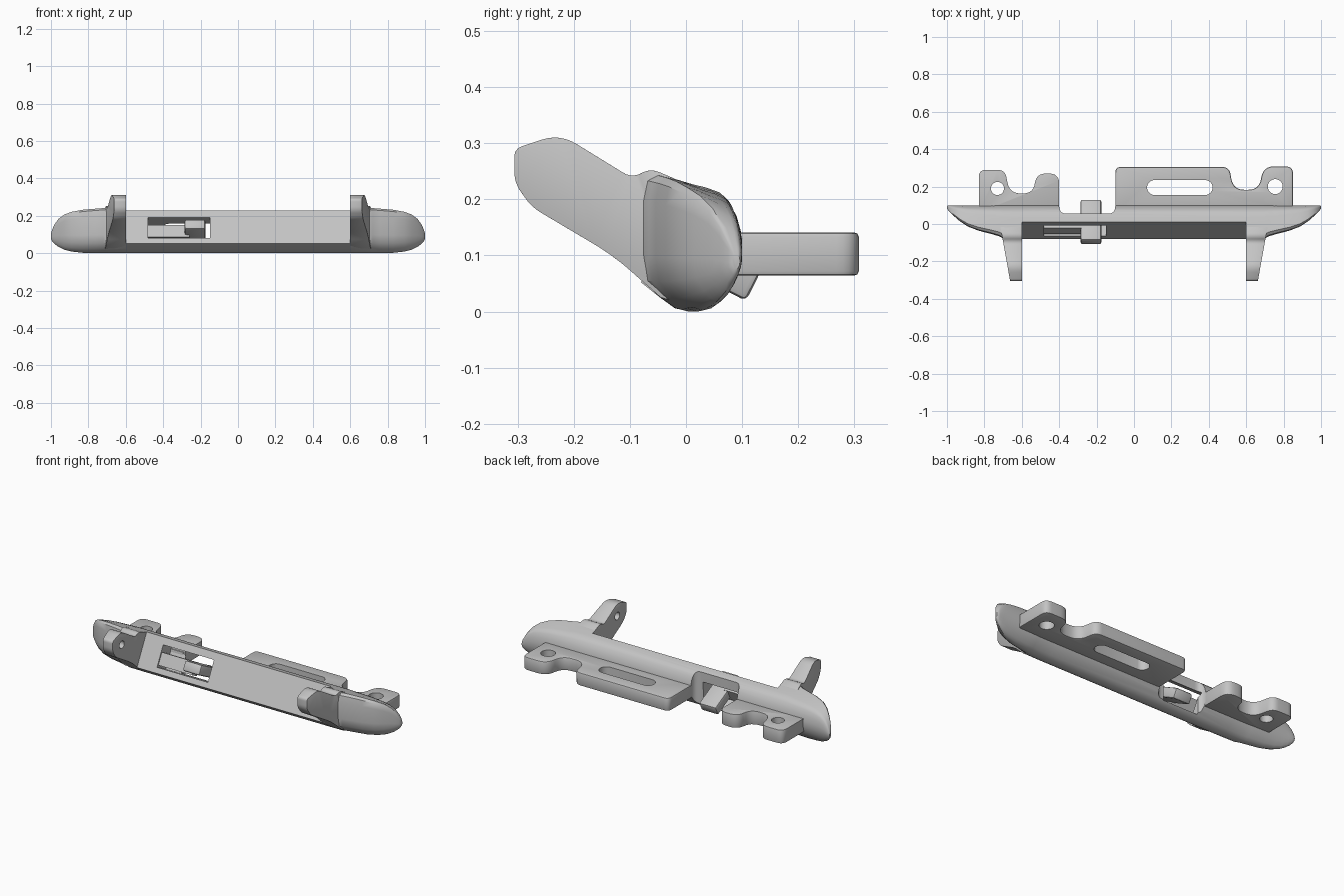
import bpy
import bmesh
import math
from mathutils import Vector

if "Cube" in bpy.data.objects:
    bpy.data.objects.remove(bpy.data.objects["Cube"], do_unlink=True)

GREY = bpy.data.materials.new("plain_grey")
GREY.use_nodes = True
GREY.diffuse_color = (0.55, 0.55, 0.55, 1)
GREY.node_tree.nodes["Principled BSDF"].inputs["Base Color"].default_value = GREY.diffuse_color


def loft(name, rings):
    """Skin a list of equal-length point rings and cap both ends."""
    bm = bmesh.new()
    loops = [[bm.verts.new(p) for p in ring] for ring in rings]
    for a, b in zip(loops, loops[1:]):
        for i in range(len(a)):
            j = (i + 1) % len(a)
            bm.faces.new((a[i], a[j], b[j], b[i]))
    bm.faces.new(loops[0])
    bm.faces.new(loops[-1])
    bmesh.ops.recalc_face_normals(bm, faces=bm.faces)
    mesh = bpy.data.meshes.new(name)
    bm.to_mesh(mesh)
    bm.free()
    mesh.materials.append(GREY)
    obj = bpy.data.objects.new(name, mesh)
    bpy.context.collection.objects.link(obj)
    return obj


def activate(obj):
    bpy.ops.object.select_all(action='DESELECT')
    obj.select_set(True)
    bpy.context.view_layer.objects.active = obj


def bevel(obj, width):
    activate(obj)
    mod = obj.modifiers.new("soft_edges", 'BEVEL')
    mod.width, mod.segments = width, 2
    mod.limit_method, mod.angle_limit = 'ANGLE', math.radians(40)
    bpy.ops.object.modifier_apply(modifier=mod.name)


def cut(obj, cutter):
    activate(obj)
    mod = obj.modifiers.new("cut", 'BOOLEAN')
    mod.operation, mod.solver, mod.object = 'DIFFERENCE', 'EXACT', cutter
    bpy.ops.object.modifier_apply(modifier=mod.name)
    bpy.data.objects.remove(cutter, do_unlink=True)


def smooth(obj):
    activate(obj)
    bpy.ops.object.shade_smooth_by_angle(angle=math.radians(35))


def rounded(points, steps=6):
    """Outline with each (x, y, radius) corner replaced by a curve."""
    out = []
    for i, (x, y, r) in enumerate(points):
        p = Vector((x, y))
        if r == 0:
            out.append(p)
            continue
        a = p + (Vector(points[i - 1][:2]) - p).normalized() * r
        b = p + (Vector(points[(i + 1) % len(points)][:2]) - p).normalized() * r
        for k in range(steps + 1):
            t = k / steps
            out.append(a * (1 - t) ** 2 + p * 2 * t * (1 - t) + b * t * t)
    return out


def slab(name, outline, low, high):
    return loft(name, [[(p[0], p[1], z) for p in outline] for z in (low, high)])


def pill(cx, cy, r, half=0):
    """Round or slotted outline lying along x."""
    pts = []
    for k in range(32):
        a = math.tau * (k + 0.5) / 32
        pts.append((cx + math.copysign(half, math.cos(a)) + r * math.cos(a), cy + r * math.sin(a)))
    return pts


# Rounded back and belly shared by the bar and its ends, as (y, z)
BACK = [(0.01, 0.227), (0.035, 0.221), (0.06, 0.212), (0.075, 0.198), (0.09, 0.17),
        (0.1, 0.135), (0.1, 0.1), (0.088, 0.066), (0.07, 0.04), (0.045, 0.015),
        (0.025, 0.004), (0.005, 0), (-0.02, 0.006), (-0.045, 0.024)]

# Main bar with a sloping front face
bar = loft("main_bar", [[(x, y, z) for y, z in BACK + [(-0.08, 0.052)]] for x in (-0.6, 0.6)])

# Directions along and into the sloping front face
CENTRE = Vector((0, -0.036, 0.135))
UP = Vector((0, 0.457, 0.889))
IN = Vector((0, 0.889, -0.457))


def sloped_box(name, x0, x1, u0, u1, v0, v1):
    corners = ((u0, v0), (u1, v0), (u1, v1), (u0, v1))
    return loft(name, [[Vector((x, 0, 0)) + CENTRE + UP * u + IN * v for u, v in corners]
                       for x in (x0, x1)])


# Rear notch, latch pocket and through slot
notch = rounded([(-0.4, 0.3, 0), (-0.4, 0.055, 0.04), (-0.1, 0.055, 0.04), (-0.1, 0.3, 0)])
cut(bar, slab("notch_cutter", notch, -0.1, 0.4))
cut(bar, sloped_box("pocket_cutter", -0.48, -0.15, -0.062, 0.062, -0.1, 0.09))
cut(bar, sloped_box("slot_cutter", -0.38, -0.151, -0.06, 0.06, 0.05, 0.3))
smooth(bar)

# Latch: spring lever and push button with rear hook
lever = sloped_box("latch_lever", -0.5, -0.26, -0.05, 0.022, 0.006, 0.055)
button = sloped_box("latch_button", -0.285, -0.175, -0.038, 0.02, -0.065, 0.18)
bevel(button, 0.01)
smooth(button)

# Rounded ends: x, front y, back y, low z, high z
STATIONS = [(0.6, -0.085, 0.1, 0, 0.245), (0.69, -0.083, 0.1, 0, 0.245),
            (0.72, -0.066, 0.1, 0, 0.241), (0.76, -0.054, 0.1, 0, 0.238),
            (0.83, -0.036, 0.1, 0.002, 0.232), (0.89, -0.013, 0.1, 0.009, 0.221),
            (0.93, 0.014, 0.1, 0.019, 0.206), (0.96, 0.04, 0.1, 0.034, 0.183),
            (0.982, 0.06, 0.1, 0.05, 0.152), (0.995, 0.075, 0.099, 0.065, 0.122),
            (1.0, 0.083, 0.096, 0.075, 0.105)]
END = BACK + [(-0.078, 0.055), (-0.085, 0.1), (-0.085, 0.2), (-0.078, 0.235),
              (-0.06, 0.245), (-0.03, 0.239)]

# Arm side profile, as (y, z, corner radius)
ARM = rounded([(-0.306, 0.29, 0.015), (-0.225, 0.317, 0.035), (-0.095, 0.237, 0.02),
               (-0.065, 0.256, 0.02), (0, 0.228, 0), (0, 0.012, 0), (-0.045, 0.025, 0),
               (-0.13, 0.1, 0.04), (-0.275, 0.186, 0.02), (-0.306, 0.23, 0.02)])

for side, word in ((-1, "right"), (1, "left")):
    rings = []
    for x, front, back, low, high in STATIONS:
        rings.append([(side * x, front + (y + 0.085) / 0.185 * (back - front),
                       low + z / 0.245 * (high - low)) for y, z in END])
    smooth(loft(word + "_end", rings))

    # Tapered arm with a blind pivot hole on the inner face
    inner = [(side * 0.6, y, z) for y, z in ARM]
    outer = [(side * (0.662 + (y + 0.306) * 0.18), y, z) for y, z in ARM]
    arm = loft(word + "_arm", [inner, outer])
    bevel(arm, 0.006)
    hole = pill(-0.22, 0.24, 0.022)
    cut(arm, loft("pivot_cutter", [[(side * x, y, z) for y, z in hole] for x in (0.55, 0.64)]))
    smooth(arm)

# Mounting plates behind the bar
small = [(-0.83, 0.06, 0), (-0.83, 0.29, 0.04), (-0.69, 0.29, 0.04), (-0.665, 0.163, 0.06),
         (-0.535, 0.163, 0.06), (-0.525, 0.27, 0.055), (-0.4, 0.27, 0.055), (-0.4, 0.06, 0)]
large = [(-0.1, 0.06, 0), (-0.1, 0.305, 0.03), (0.51, 0.305, 0.04), (0.53, 0.183, 0.06),
         (0.67, 0.183, 0.06), (0.69, 0.308, 0.06), (0.85, 0.308, 0.04), (0.85, 0.06, 0)]
for name, outline, holes in (
        ("small_plate", small, [pill(-0.73, 0.19, 0.035)]),
        ("large_plate", large, [pill(0.245, 0.195, 0.04, 0.135), pill(0.755, 0.2, 0.04)])):
    plate = slab(name, rounded(outline), 0.064, 0.141)
    bevel(plate, 0.008)
    for hole in holes:
        cut(plate, slab("hole_cutter", hole, 0, 0.3))
    smooth(plate)
